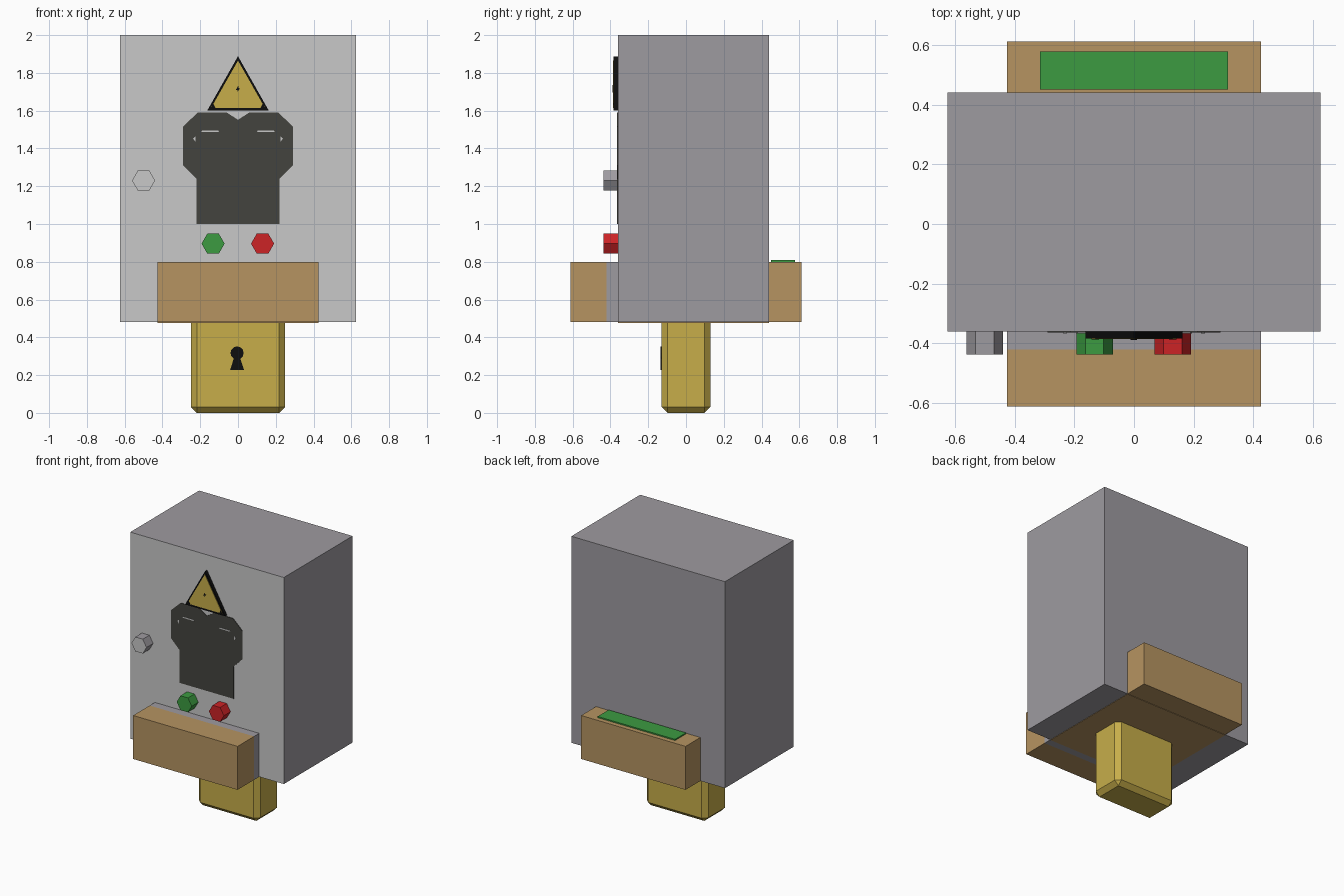
import bpy, bmesh, math

if "Cube" in bpy.data.objects:
    bpy.data.objects.remove(bpy.data.objects["Cube"])

def mat(name, r, g, b):
    lin = lambda c: (c / 255 / 12.92) if c < 11 else ((c / 255 + 0.055) / 1.055) ** 2.4
    m = bpy.data.materials.new(name)
    m.diffuse_color = (lin(r), lin(g), lin(b), 1)
    m.use_nodes = True
    m.node_tree.nodes["Principled BSDF"].inputs["Base Color"].default_value = m.diffuse_color
    return m

GREY = mat("steel grey", 158, 155, 160)
LIGHT = mat("light grey", 200, 200, 200)
WOOD = mat("tan wood", 182, 148, 97)
GOLD = mat("brass yellow", 199, 174, 74)
GREEN = mat("green", 60, 155, 65)
RED = mat("red", 204, 35, 38)
BLACK = mat("black", 14, 14, 14)
DARK = mat("charcoal", 68, 68, 62)

def finish(bm, name, *mats):
    bmesh.ops.recalc_face_normals(bm, faces=bm.faces)
    me = bpy.data.meshes.new(name)
    bm.to_mesh(me)
    bm.free()
    for m in mats:
        me.materials.append(m)
    ob = bpy.data.objects.new(name, me)
    bpy.context.collection.objects.link(ob)
    return ob

def box(name, x, y, z, *mats):
    bm = bmesh.new()
    bmesh.ops.create_cube(bm, size=1)
    for v in bm.verts:
        for i, (lo, hi) in enumerate((x, y, z)):
            v.co[i] = lo if v.co[i] < 0 else hi
    return finish(bm, name, *mats)

def plate(name, pts, y0, y1, *mats):
    """Extrude an (x, z) outline from y0 forward to y1."""
    bm = bmesh.new()
    f = bm.faces.new([bm.verts.new((x, y0, z)) for x, z in pts])
    ext = bmesh.ops.extrude_face_region(bm, geom=[f])["geom"]
    for v in ext:
        if isinstance(v, bmesh.types.BMVert):
            v.co.y = y1
    return finish(bm, name, *mats)

def front_colour(ob):
    for p in ob.data.polygons:
        p.material_index = 1 if p.normal.y < -0.9 else 0

def mirrored(half):
    return half + [(-x, z) for x, z in reversed(half) if x > 0]

FRONT = -0.36

# cabinet with a lighter front face
front_colour(box("cabinet", (-.625, .625), (FRONT, .44), (.48, 2), GREY, LIGHT))

# front and back trays, with the spacer and the wooden underside
box("front_tray", (-.425, .425), (-.612, -.42), (.48, .80), WOOD)
box("tray_spacer", (-.425, .425), (-.42, FRONT), (.48, .80), GREY)
box("back_tray", (-.425, .425), (.44, .612), (.48, .80), WOOD)
box("underside_panel", (-.425, .425), (FRONT, .44), (.477, .482), WOOD)
box("green_pad", (-.315, .315), (.45, .577), (.80, .809), GREEN)

# chamfered padlock body
lock = box("padlock_body", (-.25, .25), (-.13, .13), (0, .52), GOLD)
bm = bmesh.new()
bm.from_mesh(lock.data)
edges = [e for e in bm.edges if sum(v.co.z for v in e.verts) < .9]
bmesh.ops.bevel(bm, geom=edges, offset=.032, segments=1, affect='EDGES')
bm.to_mesh(lock.data)
bm.free()

# keyhole
arc = [(.035 * math.sin(a), .317 + .035 * math.cos(a))
       for a in [math.radians(d) for d in range(0, 151, 30)]]
key = [(x if x > 1e-6 else 0, z) for x, z in arc] + [(.037, .228)]
plate("keyhole", [(x - .005, z) for x, z in mirrored(key)], -.128, -.134, BLACK)

# hexagonal buttons and knob
def hexagon(cx, cz, r):
    return [(cx + r * math.cos(k * math.pi / 3), cz + r * math.sin(k * math.pi / 3)) for k in range(6)]

plate("green_button", hexagon(-.132, .896, .061), FRONT, -.437, GREEN)
plate("red_button", hexagon(.13, .896, .061), FRONT, -.437, RED)
front_colour(plate("grey_knob", hexagon(-.5, 1.23, .061), FRONT, -.437, GREY, LIGHT))

# warning triangle with a small bolt mark
plate("warning_border", [(-.163, 1.6), (.163, 1.6), (0, 1.888)], FRONT, -.383, BLACK)
plate("warning_sign", [(-.143, 1.614), (-.125, 1.614), (.125, 1.614), (.143, 1.614), (0, 1.865)],
      -.382, -.386, GOLD)
for s in (-1, 1):
    plate("sign_corner", [(s * .143, 1.613), (s * .118, 1.613), (s * .130, 1.637)], -.385, -.387, BLACK)
plate("warning_mark", [(-.012, 1.71), (.004, 1.735), (.002, 1.72), (.01, 1.718), (-.004, 1.697), (-.002, 1.71)],
      -.385, -.388, BLACK)

# charcoal emblem on the front
emblem = [(0, 1.552), (.06, 1.59), (.213, 1.59), (.29, 1.517), (.29, 1.31), (.22, 1.24), (.22, 1.0)]
plate("emblem", mirrored(emblem), FRONT, -.364, DARK)
for s in (-1, 1):
    plate("emblem_slit", [(s * .10, 1.487), (s * .195, 1.487), (s * .19, 1.495), (s * .105, 1.495)],
          -.363, -.366, LIGHT)
    plate("emblem_notch", [(s * .225, 1.465), (s * .238, 1.452), (s * .225, 1.435)], -.363, -.366, LIGHT)
